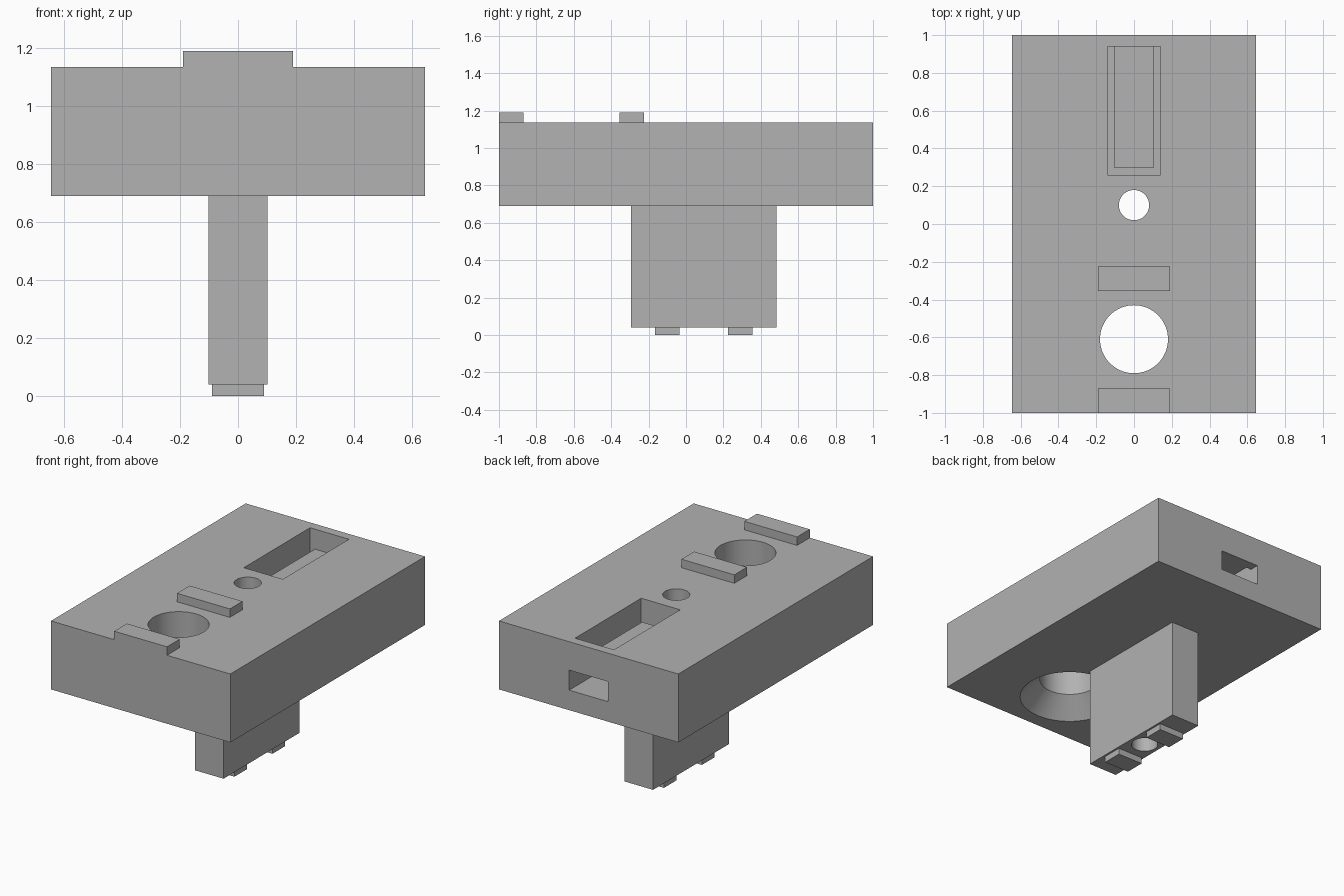
import bpy
import bmesh
import math

old = bpy.data.objects.get("Cube")
if old:
    bpy.data.objects.remove(old, do_unlink=True)

GREY = (0.445, 0.445, 0.445, 1)
grey = bpy.data.materials.new("plain_grey")
grey.use_nodes = True
grey.diffuse_color = GREY
grey.node_tree.nodes["Principled BSDF"].inputs["Base Color"].default_value = GREY


def finish(name, bm):
    bmesh.ops.recalc_face_normals(bm, faces=bm.faces)
    mesh = bpy.data.meshes.new(name)
    bm.to_mesh(mesh)
    bm.free()
    mesh.materials.append(grey)
    obj = bpy.data.objects.new(name, mesh)
    bpy.context.collection.objects.link(obj)
    return obj


def prism(name, half_width, profile):
    """Extrude a (y, z) profile across x, centred."""
    bm = bmesh.new()
    face = bm.faces.new([bm.verts.new((-half_width, y, z)) for y, z in profile])
    new = bmesh.ops.extrude_face_region(bm, geom=[face])["geom"]
    moved = [v for v in new if isinstance(v, bmesh.types.BMVert)]
    bmesh.ops.translate(bm, verts=moved, vec=(2 * half_width, 0, 0))
    return finish(name, bm)


def box(name, half_width, y0, y1, z0, z1):
    return prism(name, half_width, [(y0, z0), (y1, z0), (y1, z1), (y0, z1)])


def round_cutter(name, y, sections, sides=64):
    """Stack circles of (radius, z) into a closed turned solid."""
    bm = bmesh.new()
    rings = []
    for r, z in sections:
        angles = [2 * math.pi * i / sides for i in range(sides)]
        rings.append([bm.verts.new((r * math.cos(a), y + r * math.sin(a), z)) for a in angles])
    for low, high in zip(rings, rings[1:]):
        for i in range(sides):
            j = (i + 1) % sides
            bm.faces.new((low[i], low[j], high[j], high[i]))
    bm.faces.new(rings[0])
    bm.faces.new(rings[-1])
    return finish(name, bm)


def cut(obj, cutters):
    """Subtract the cutters and keep crisp edges around smooth bores."""
    bpy.ops.object.select_all(action="DESELECT")
    obj.select_set(True)
    bpy.context.view_layer.objects.active = obj
    for cutter in cutters:
        mod = obj.modifiers.new("cut", "BOOLEAN")
        mod.operation = "DIFFERENCE"
        mod.solver = "EXACT"
        mod.object = cutter
        bpy.ops.object.modifier_apply(modifier=mod.name)
    bpy.ops.object.shade_smooth_by_angle(angle=math.radians(30))


BASE, TOP, STEM_END = 0.69, 1.135, 0.04

# Main block and downward stem
body = box("body_block", 0.645, -1, 1, BASE, TOP)
stem = box("stem", 0.1025, -0.295, 0.485, STEM_END, BASE)

# Cutters: small bore, countersunk bore, pocket that opens through the back
small_bore = round_cutter("small_bore_cutter", 0.1, [(0.08, -0.1), (0.08, 1.3)])
large_bore = round_cutter("large_bore_cutter", -0.61, [(0.32, 0.67), (0.18, 0.81), (0.18, 1.3)])
pocket = prism("pocket_cutter", 0.14, [(0.26, 0.82), (1.1, 0.82), (1.1, 0.95),
                                       (0.94, 0.95), (0.94, 1.3), (0.26, 1.3)])
cut(body, [small_bore, large_bore, pocket])
cut(stem, [small_bore])
for cutter in (small_bore, large_bore, pocket):
    bpy.data.objects.remove(cutter, do_unlink=True)

# Flexible tongue hung from the back wall of the pocket
box("pocket_tongue", 0.105, 0.30, 0.94, 0.95, 1.005)

# Raised lugs on top and small feet under the stem
for name, y in (("front_lug", -1), ("rear_lug", -0.355)):
    box(name, 0.19, y, y + 0.13, TOP, 1.19)
for name, y in (("front_foot", -0.165), ("rear_foot", 0.225)):
    box(name, 0.09, y, y + 0.13, 0, STEM_END)
